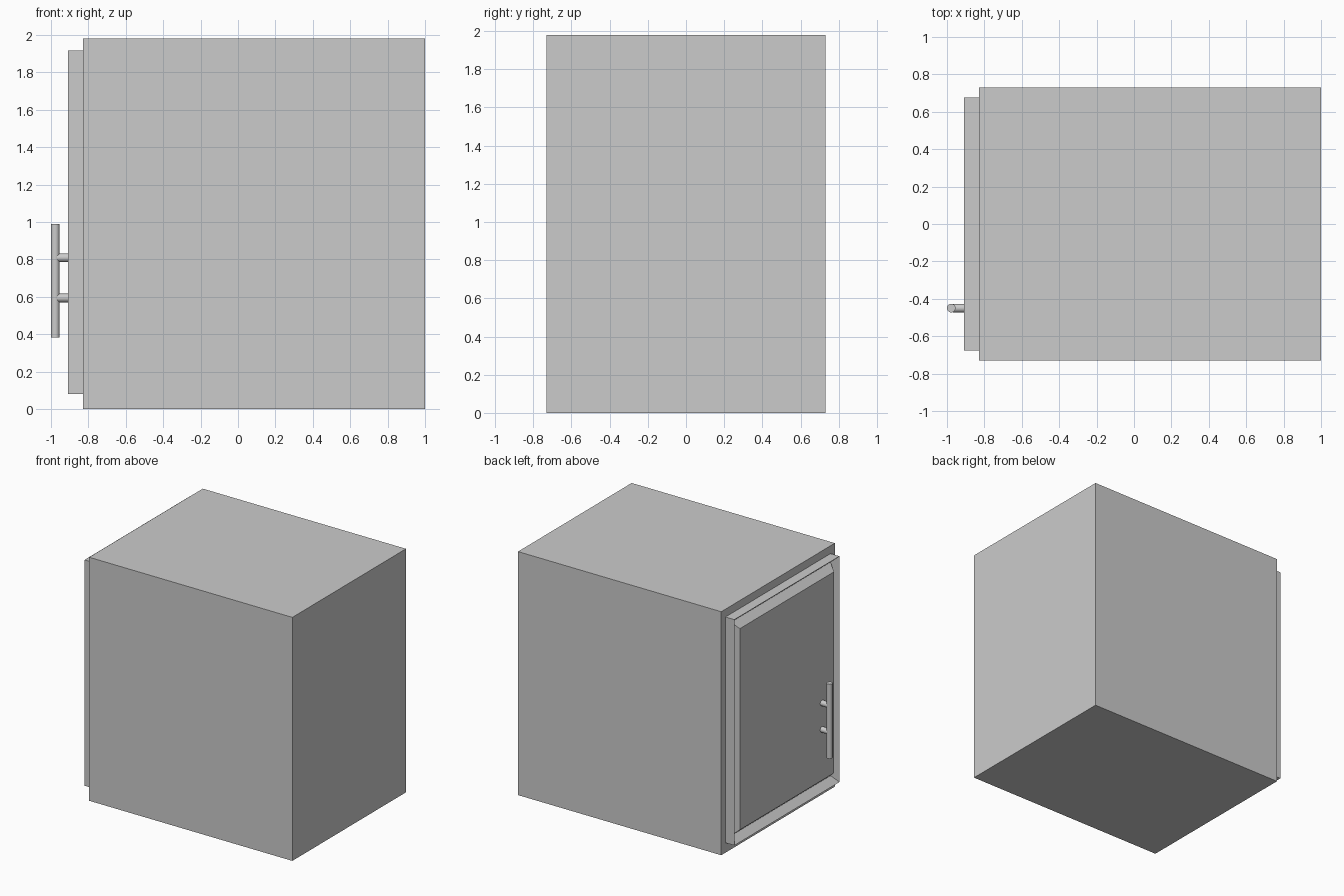
import bpy, bmesh, math
from mathutils import Matrix

if "Cube" in bpy.data.objects:
    bpy.data.objects.remove(bpy.data.objects["Cube"])


def finish(bm, name):
    bmesh.ops.recalc_face_normals(bm, faces=bm.faces[:])
    mesh = bpy.data.meshes.new(name)
    bm.to_mesh(mesh)
    bm.free()
    obj = bpy.data.objects.new(name, mesh)
    bpy.context.collection.objects.link(obj)
    return obj


def rod(name, center, radius, length, along_x=False):
    bm = bmesh.new()
    bmesh.ops.create_cone(bm, cap_ends=True, segments=20, radius1=radius,
                          radius2=radius, depth=length)
    rot = Matrix.Rotation(math.pi / 2 if along_x else 0, 4, 'Y')
    bmesh.ops.transform(bm, matrix=Matrix.Translation(center) @ rot, verts=bm.verts[:])
    obj = finish(bm, name)
    bpy.context.view_layer.objects.active = obj
    obj.select_set(True)
    bpy.ops.object.shade_smooth_by_angle(angle=math.radians(40))
    obj.select_set(False)
    return obj


# cabinet body
bm = bmesh.new()
bmesh.ops.create_cube(bm, size=1, matrix=Matrix.Translation((0.086, 0, 0.99))
                      @ Matrix.Diagonal((1.828, 1.46, 1.98, 1)))
finish(bm, "cabinet_body")

# door: nested rectangles give the rim, the V groove and the raised panel
bm = bmesh.new()
rings = []
for x, iy, iz in [(-0.828, 0, 0), (-0.908, 0, 0), (-0.852, 0.035, 0.05), (-0.908, 0.07, 0.1)]:
    hy, hz = 0.675 - iy, 0.918 - iz
    rings.append([bm.verts.new((x, sy * hy, 0.998 + sz * hz))
                  for sy, sz in [(-1, -1), (1, -1), (1, 1), (-1, 1)]])
for a, b in zip(rings, rings[1:]):
    for i in range(4):
        j = (i + 1) % 4
        bm.faces.new((a[i], a[j], b[j], b[i]))
bm.faces.new(rings[0])
bm.faces.new(rings[-1])
finish(bm, "door")

# handle bar and its two posts
rod("handle_bar", (-0.977, -0.45, 0.687), 0.023, 0.606)
for label, z in [("lower", 0.594), ("upper", 0.809)]:
    rod(f"handle_post_{label}", (-0.937, -0.45, z), 0.023, 0.062, along_x=True)
